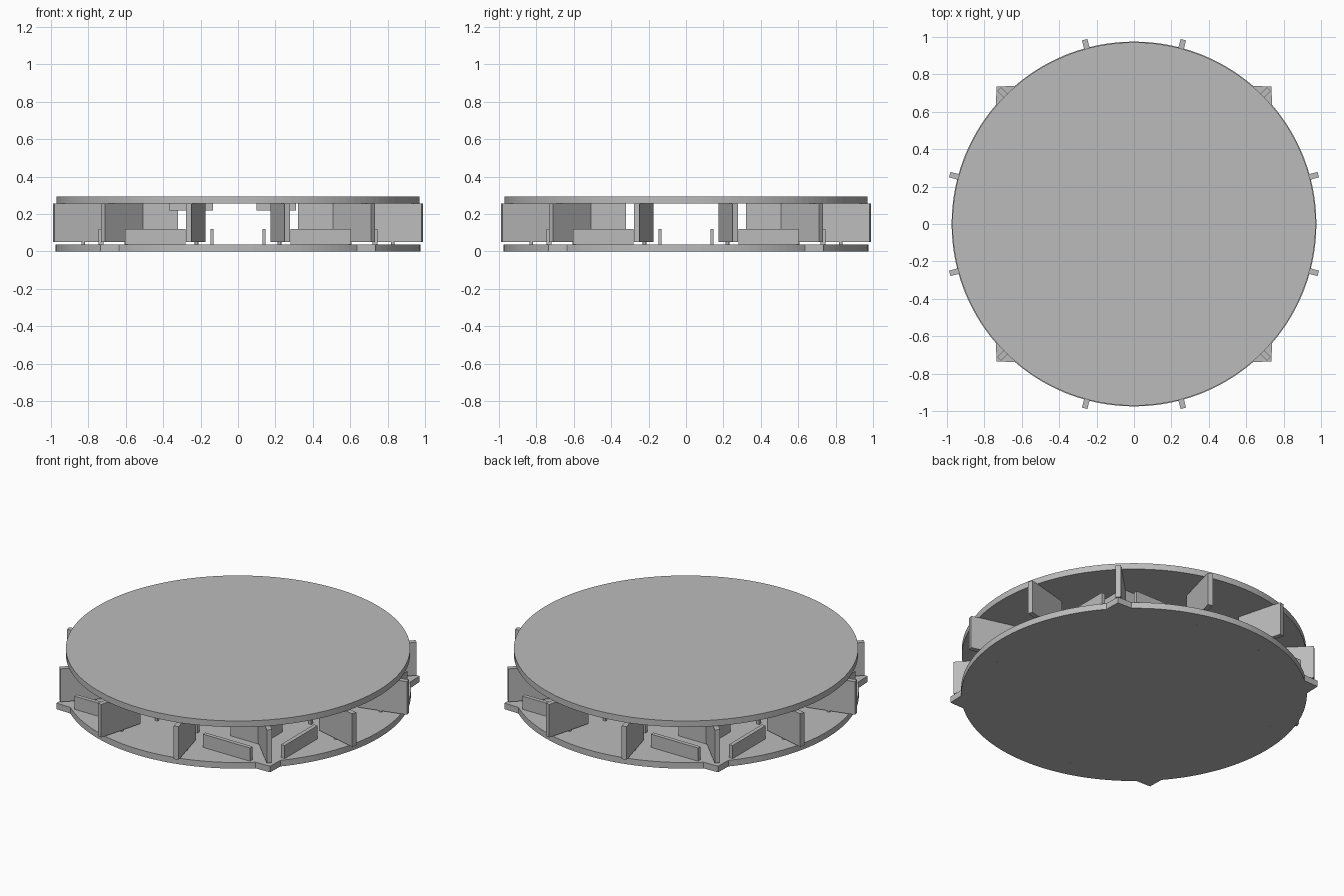
import bpy
import bmesh
from math import radians, cos, sin, pi

cube = bpy.data.objects.get("Cube")
if cube:
    bpy.data.objects.remove(cube, do_unlink=True)

# One plain grey for every part
grey = bpy.data.materials.new("plain_grey")
grey.use_nodes = True
colour = (0.5, 0.5, 0.5, 1)
grey.diffuse_color = colour
grey.node_tree.nodes["Principled BSDF"].inputs["Base Color"].default_value = colour


def finish(name, bm):
    bmesh.ops.recalc_face_normals(bm, faces=bm.faces)
    mesh = bpy.data.meshes.new(name)
    bm.to_mesh(mesh)
    bm.free()
    mesh.materials.append(grey)
    obj = bpy.data.objects.new(name, mesh)
    bpy.context.collection.objects.link(obj)
    return obj


def slab(name, outline, z0, z1):
    """Extrude a flat outline between two heights."""
    bm = bmesh.new()
    face = bm.faces.new([bm.verts.new((x, y, z0)) for x, y in outline])
    top = bmesh.ops.extrude_face_region(bm, geom=[face])["geom"]
    verts = [v for v in top if isinstance(v, bmesh.types.BMVert)]
    bmesh.ops.translate(bm, verts=verts, vec=(0, 0, z1 - z0))
    return finish(name, bm)


def box(name, x0, x1, y0, y1, z0, z1, turn=0):
    """Box given by its limits, turned about the centre axis."""
    c, s = cos(radians(turn)), sin(radians(turn))
    corners = [(x0, y0), (x1, y0), (x1, y1), (x0, y1)]
    return slab(name, [(x * c - y * s, x * s + y * c) for x, y in corners], z0, z1)


def circle(radius, count):
    return [(radius * cos(2 * pi * i / count), radius * sin(2 * pi * i / count))
            for i in range(count)]


# Base: a disc whose rim breaks out into four square corners
SQUARE, RADIUS = 0.735, 0.975
base = []
half = math_half = 40.8
for quarter in range(4):
    for i in range(33):
        a = radians(quarter * 90 - half + 2 * half * i / 32)
        base.append((RADIUS * cos(a), RADIUS * sin(a)))
    a = radians(quarter * 90 + 45)
    base.append((SQUARE * 2 ** 0.5 * cos(a), SQUARE * 2 ** 0.5 * sin(a)))
slab("base_plate", base, 0, 0.038)

# Top disc
slab("top_plate", circle(0.971, 128), 0.257, 0.295)

# Twelve radial fins
for i in range(12):
    box("fin", 0.73, 1.02, -0.015, 0.015, 0.05, 0.256, 15 + 30 * i)

for quarter in range(4):
    turn = 90 * quarter
    for side in (-1, 1):
        # Pivot pins under the fins beside each axis
        a = radians(turn + 15 * side)
        pin = [(x + 0.857 * cos(a), y + 0.857 * sin(a)) for x, y in circle(0.01, 16)]
        slab("pivot_pin", pin, -0.0005, 0.06)
        # Low bars near the rim
        y0, y1 = sorted((0.28 * side, 0.605 * side))
        box("low_bar", 0.72, 0.745, y0, y1, 0.035, 0.12, turn)
        # Full height corner walls
        y0, y1 = sorted((0.32 * side, 0.53 * side))
        box("corner_wall", 0.51, 0.53, y0, y1, 0.038, 0.257, turn)
        # Small posts
        y0, y1 = sorted((0.13 * side, 0.147 * side))
        box("small_post", 0.59, 0.607, y0, y1, 0.035, 0.12, turn)

# Blocks hanging under the top plate
box("left_hanging_block", 0.1, 0.31, -0.62, -0.58, 0.22, 0.26)
box("right_hanging_block", -0.37, -0.135, -0.62, -0.58, 0.22, 0.26)
